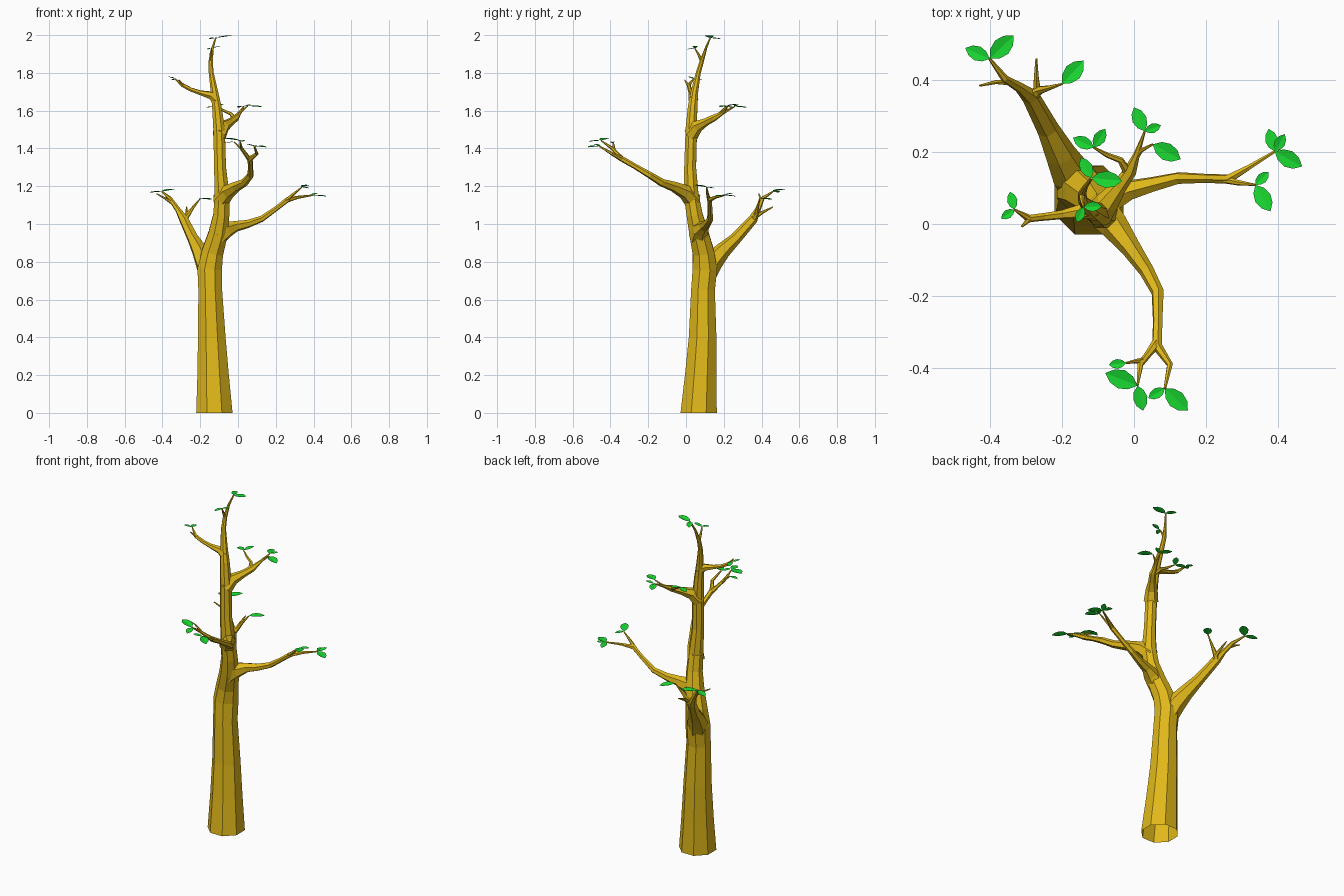
import bpy, math
from mathutils import Vector


def material(name, color):
    m = bpy.data.materials.new(name)
    m.diffuse_color = color
    return m


BARK = material("bark", (0.75, 0.48, 0.01, 1))
GREEN = material("leaf_green", (0.01, 0.68, 0.03, 1))


def make_object(name, verts, faces, mat):
    me = bpy.data.meshes.new(name)
    me.from_pydata(verts, [], faces)
    me.materials.append(mat)
    me.update()
    ob = bpy.data.objects.new(name, me)
    bpy.context.collection.objects.link(ob)
    return ob


def tube(verts, faces, path, sides, flat_start=False):
    """Append a tapered faceted tube; path rows are x, y, z, radius."""
    pts = [Vector(p[:3]) for p in path]
    n = len(pts)
    base = len(verts)
    side = None
    for i in range(n):
        tan = (pts[min(i + 1, n - 1)] - pts[max(i - 1, 0)]).normalized()
        if flat_start and i == 0:
            tan = Vector((0, 0, 1))
        if side is None:
            side = Vector((1, 0, 0)) if abs(tan.x) < 0.8 else Vector((0, 1, 0))
        side = (side - tan * side.dot(tan)).normalized()
        up = tan.cross(side)
        for k in range(sides):
            a = 2 * math.pi * (k + 0.5) / sides
            verts.append(pts[i] + (side * math.cos(a) + up * math.sin(a)) * path[i][3])
    for i in range(n - 1):
        for k in range(sides):
            a, b = base + i * sides + k, base + i * sides + (k + 1) % sides
            faces.append((a, b, b + sides, a + sides))
    faces.append(tuple(base + (n - 1) * sides + k for k in range(sides)))


def limb(name, paths, sides=6, flat_start=False):
    verts, faces = [], []
    for p in paths:
        tube(verts, faces, p, sides, flat_start)
    make_object(name, verts, faces, BARK)


# Trunk with its leader, open at the bottom
limb("trunk", [[
    (-.125, .067, 0, .104), (-.132, .078, .2, .09), (-.139, .088, .4, .079),
    (-.147, .09, .65, .068), (-.15, .1, .76, .07), (-.135, .092, .85, .062),
    (-.105, .068, .95, .055), (-.088, .045, 1.05, .046), (-.085, .027, 1.16, .042),
    (-.095, .022, 1.3, .034), (-.1, .028, 1.5, .033), (-.112, .035, 1.62, .027),
    (-.125, .045, 1.7, .021), (-.142, .065, 1.8, .014), (-.145, .083, 1.86, .012),
    (-.135, .105, 1.93, .007), (-.118, .128, 1.985, .004)]], 8, True)
limb("top_twig", [[(-.145, .085, 1.86, .01), (-.145, .065, 1.9, .006), (-.14, .047, 1.93, .003)]])

# Low back-left limb
limb("back_left_limb", [
    [(-.15, .1, .72, .055), (-.175, .14, .8, .056), (-.205, .195, .86, .043),
     (-.24, .265, .925, .031), (-.288, .355, 1.025, .025), (-.318, .38, 1.075, .015),
     (-.36, .405, 1.135, .011), (-.402, .46, 1.172, .004)],
    [(-.345, .395, 1.11, .01), (-.385, .395, 1.135, .006), (-.43, .385, 1.16, .003)],
    [(-.288, .355, 1.02, .02), (-.265, .372, 1.05, .013), (-.24, .378, 1.085, .008),
     (-.2, .39, 1.135, .003)],
    [(-.27, .37, 1.04, .012), (-.272, .405, 1.062, .008), (-.272, .46, 1.09, .003)]])

# Right limb
limb("right_limb", [
    [(-.11, .065, .93, .05), (-.06, .075, .97, .045), (-.01, .095, .988, .029),
     (.05, .11, 1.0, .022), (.125, .128, 1.027, .017), (.2, .127, 1.08, .013),
     (.262, .125, 1.128, .014), (.32, .158, 1.142, .008), (.392, .202, 1.152, .004)],
    [(.25, .124, 1.12, .011), (.29, .115, 1.155, .008), (.338, .109, 1.195, .003)]])

# Front limb
limb("front_limb", [
    [(-.095, .04, 1.12, .048), (-.055, -.005, 1.17, .04), (-.01, -.065, 1.198, .028),
     (.035, -.13, 1.22, .021), (.066, -.19, 1.258, .018), (.066, -.27, 1.305, .014),
     (.064, -.34, 1.345, .015), (.1, -.392, 1.372, .009), (.086, -.458, 1.412, .004)],
    [(.064, -.33, 1.338, .014), (.04, -.362, 1.37, .01), (.018, -.39, 1.4, .009),
     (.01, -.45, 1.442, .003)],
    [(.025, -.38, 1.39, .008), (.005, -.382, 1.41, .006), (-.022, -.387, 1.435, .003)]])

# Upper back limb
limb("upper_back_limb", [
    [(-.1, .025, 1.47, .04), (-.075, .06, 1.518, .033), (-.04, .105, 1.54, .021),
     (-.01, .148, 1.562, .018), (.008, .195, 1.588, .009), (.03, .258, 1.622, .003)],
    [(.005, .185, 1.58, .008), (.02, .205, 1.6, .006), (.052, .222, 1.625, .003)],
    [(-.015, .14, 1.555, .014), (-.038, .178, 1.583, .009), (-.075, .192, 1.6, .007),
     (-.112, .213, 1.622, .003)]])

# Upper left limb
limb("upper_left_limb", [
    [(-.115, .04, 1.655, .026), (-.145, .035, 1.682, .022), (-.2, .026, 1.695, .013),
     (-.25, .02, 1.712, .011), (-.293, .015, 1.735, .011), (-.333, .04, 1.768, .003)],
    [(-.285, .016, 1.73, .009), (-.3, .005, 1.745, .006), (-.312, -.007, 1.762, .003)]])

# Leaves: twig end, then leaf tips in plan
SPRAYS = [
    ((-.402, .46, 1.172), (-.47, .49), (-.335, .525)),
    ((-.2, .39, 1.135), (-.14, .455)),
    ((.03, .258, 1.622), (0, .325), (.075, .275)),
    ((.052, .222, 1.625), (.13, .18)),
    ((-.112, .213, 1.622), (-.17, .24), (-.08, .265)),
    ((-.118, .128, 1.985), (-.148, .185), (-.033, .12)),
    ((-.14, .047, 1.93), (-.16, .005), (-.09, .05)),
    ((-.333, .04, 1.768), (-.345, .09), (-.37, .015)),
    ((.392, .202, 1.152), (.375, .265), (.42, .25), (.468, .16)),
    ((.338, .109, 1.195), (.375, .145), (.38, .035)),
    ((.086, -.458, 1.412), (.15, -.52), (.04, -.485)),
    ((.01, -.45, 1.442), (.025, -.52), (-.08, -.415)),
    ((-.022, -.387, 1.435), (-.07, -.392)),
]
STATIONS = [(.22, .2), (.5, .28), (.78, .2)]  # along, half width

verts, faces = [], []
for end, *tips in SPRAYS:
    for i, tip in enumerate(tips):
        a = Vector(end)
        d = Vector((*tip, end[2] + (-.006 if i % 2 == 0 else .012))) - a
        w = Vector((-d.y, d.x, 0))
        b = len(verts)
        verts += [a, a + d]
        for t, h in STATIONS:
            rise = Vector((0, 0, .06 * d.length * h / .28))
            c = a + d * t
            verts += [c - w * h + rise, c, c + w * h + rise]
        faces += [(b, b + 2, b + 3), (b, b + 3, b + 4),
                  (b + 8, b + 1, b + 9), (b + 9, b + 1, b + 10)]
        for s in (2, 5):
            faces += [(b + s, b + s + 3, b + s + 4, b + s + 1),
                      (b + s + 1, b + s + 4, b + s + 5, b + s + 2)]
make_object("leaves", verts, faces, GREEN)
